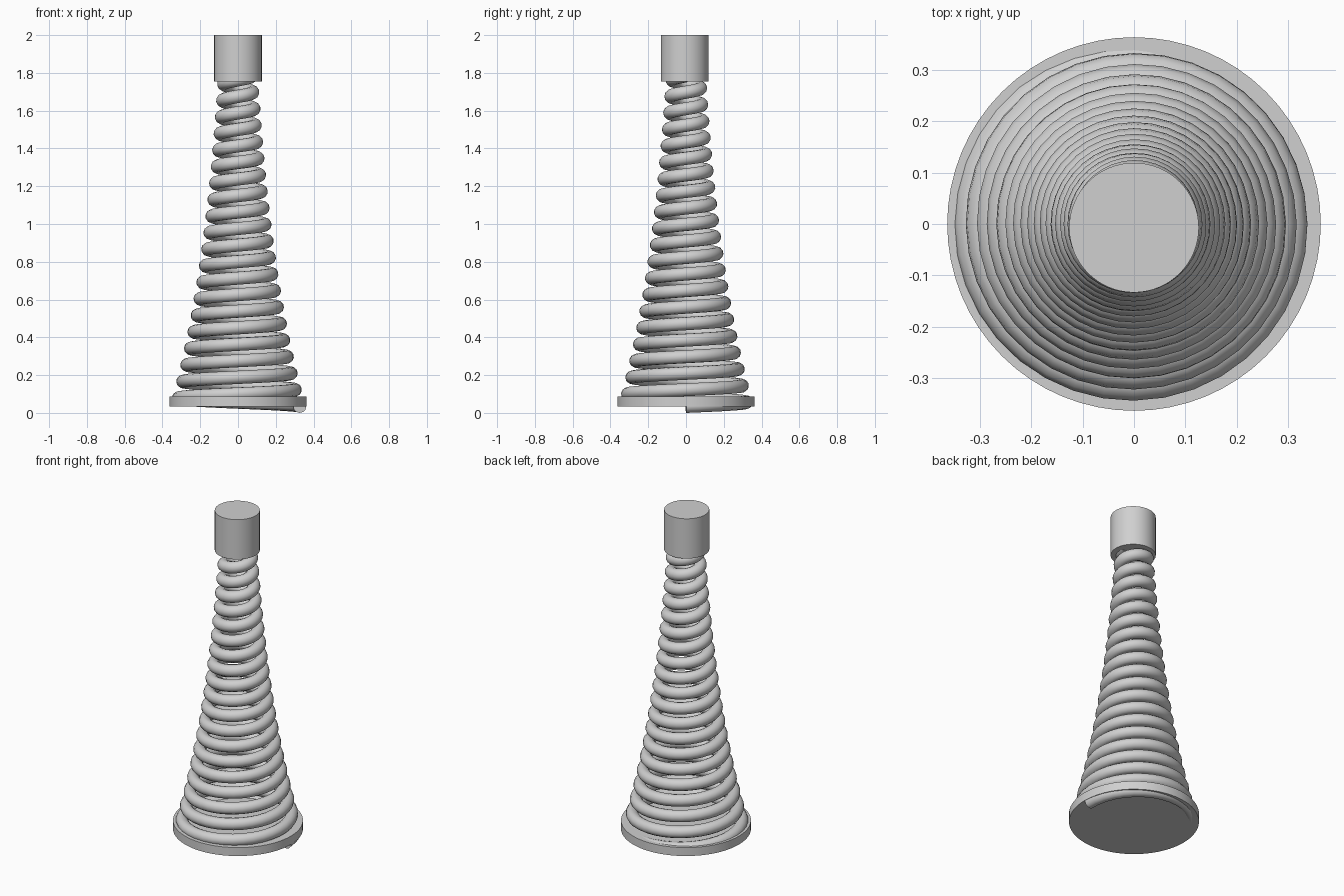
import bpy, bmesh, math

if "Cube" in bpy.data.objects:
    bpy.data.objects.remove(bpy.data.objects["Cube"])

grey = bpy.data.materials.new("light grey metal")
grey.diffuse_color = (0.63, 0.63, 0.63, 1)
grey.use_nodes = True
grey.node_tree.nodes["Principled BSDF"].inputs["Base Color"].default_value = grey.diffuse_color


def cylinder(name, radius, z0, z1, y=0.0, sides=64):
    """Capped upright cylinder between two heights."""
    bm = bmesh.new()
    bmesh.ops.create_cone(bm, cap_ends=True, segments=sides,
                          radius1=radius, radius2=radius, depth=z1 - z0)
    bmesh.ops.translate(bm, verts=bm.verts, vec=(0, y, (z0 + z1) / 2))
    mesh = bpy.data.meshes.new(name)
    bm.to_mesh(mesh)
    bm.free()
    obj = bpy.data.objects.new(name, mesh)
    bpy.context.collection.objects.link(obj)
    mesh.materials.append(grey)
    smooth(obj)


def smooth(obj):
    bpy.ops.object.select_all(action='DESELECT')
    obj.select_set(True)
    bpy.context.view_layer.objects.active = obj
    bpy.ops.object.shade_smooth_by_angle(angle=math.radians(40))


# Base disc and top cap
cylinder("base_disc", 0.363, 0.035, 0.087)
cylinder("top_cap", 0.126, 1.755, 2.0, y=-0.007)

# Spring: rising coil whose radius shrinks in a concave taper
WIRE, START, PITCH, TURNS, STEPS = 0.035, 0.035, 0.0875, 20, 36
curve = bpy.data.curves.new("coil_spring", 'CURVE')
curve.dimensions = '3D'
curve.bevel_depth = WIRE
curve.bevel_resolution = 4
curve.use_fill_caps = True
spline = curve.splines.new('POLY')
count = TURNS * STEPS + 1
spline.points.add(count - 1)
for i in range(count):
    angle = 2 * math.pi * i / STEPS
    rise = PITCH * i / STEPS
    radius = 0.327 * math.exp(-0.86 * rise)
    spline.points[i].co = (radius * math.cos(angle), radius * math.sin(angle),
                           START + rise, 1)
curve.materials.append(grey)
coil = bpy.data.objects.new("coil_spring", curve)
bpy.context.collection.objects.link(coil)

# Turn the coil into a mesh with smooth wire and a sharp cut end
bpy.ops.object.select_all(action='DESELECT')
coil.select_set(True)
bpy.context.view_layer.objects.active = coil
bpy.ops.object.convert(target='MESH')
smooth(bpy.context.view_layer.objects.active)
